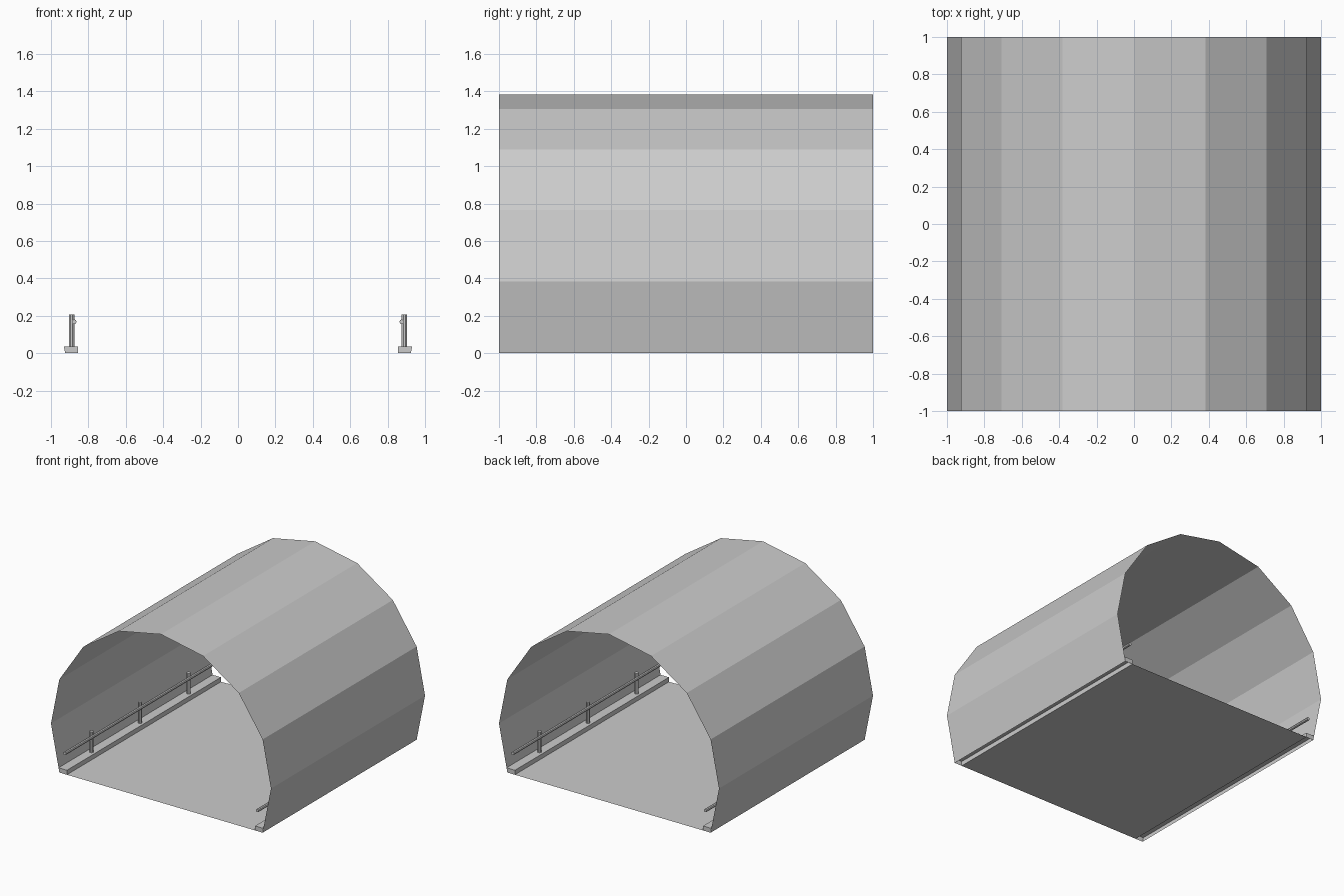
import bpy, bmesh, math

if "Cube" in bpy.data.objects:
    bpy.data.objects.remove(bpy.data.objects["Cube"])

R, CZ = 1.0, math.sin(math.radians(22.5))   # arch radius and centre height
FLOOR = 0.855                               # half width of the road
KERB = 0.037                                # kerb height


def make(name, verts, faces):
    me = bpy.data.meshes.new(name)
    me.from_pydata(verts, [], faces)
    ob = bpy.data.objects.new(name, me)
    bpy.context.collection.objects.link(ob)
    return ob


def strip(name, profile, y0=-1, y1=1, caps=False):
    """Sweep an open x-z profile along y."""
    n = len(profile)
    verts = [(x, y, z) for y in (y0, y1) for x, z in profile]
    faces = [(i, i + 1, n + i + 1, n + i) for i in range(n - 1)]
    if caps:
        faces += [tuple(range(n))[::-1], tuple(range(n, 2 * n))]
    return make(name, verts, faces)


def rod(name, loc, radius, length, rot=(0, 0, 0)):
    bpy.ops.mesh.primitive_cylinder_add(vertices=8, radius=radius, depth=length,
                                        location=loc, rotation=rot)
    ob = bpy.context.object
    ob.name = name
    return ob


# Arched shell: ten sides of a 16-gon, open at the bottom
arch = []
for i in range(11):
    a = math.radians(202.5 - 22.5 * i)
    arch.append((R * math.cos(a), CZ + R * math.sin(a)))
strip("tunnel_shell", arch)

# Road surface, facing up
strip("road", [(-FLOOR, 0), (FLOOR, 0)])

# Centre dash
strip("centre_dash", [(-0.02, 0.002), (0.02, 0.002)], -0.41, 0.41)

for s, side in ((-1, "left"), (1, "right")):
    # Kerb, open underneath and against the wall
    prof = [(s * 0.924, 0), (s * 0.931, KERB), (s * FLOOR, KERB), (s * FLOOR, 0)]
    n = 4
    verts = [(x, y, z) for y in (-1, 1) for x, z in prof]
    kerb = make(side + "_kerb", verts,
                [(1, 2, 6, 5), (2, 3, 7, 6), (0, 1, 2, 3), (4, 5, 6, 7)])
    bm = bmesh.new()
    bm.from_mesh(kerb.data)
    bmesh.ops.recalc_face_normals(bm, faces=bm.faces)
    bm.to_mesh(kerb.data)
    bm.free()

    # Painted edge line
    a, b = sorted((s * 0.80, s * 0.775))
    strip(side + "_edge_line", [(a, 0.002), (b, 0.002)])

    # Handrail and its posts
    rod(side + "_handrail", (s * 0.876, 0, 0.168), 0.013, 2.0, (math.pi / 2, 0, 0))
    for k, y in enumerate((-0.63, 0, 0.63)):
        rod(f"{side}_post_{k + 1}", (s * 0.89, y, (KERB + 0.208) / 2), 0.016,
            0.208 - KERB, (0, 0, math.radians(22.5)))
